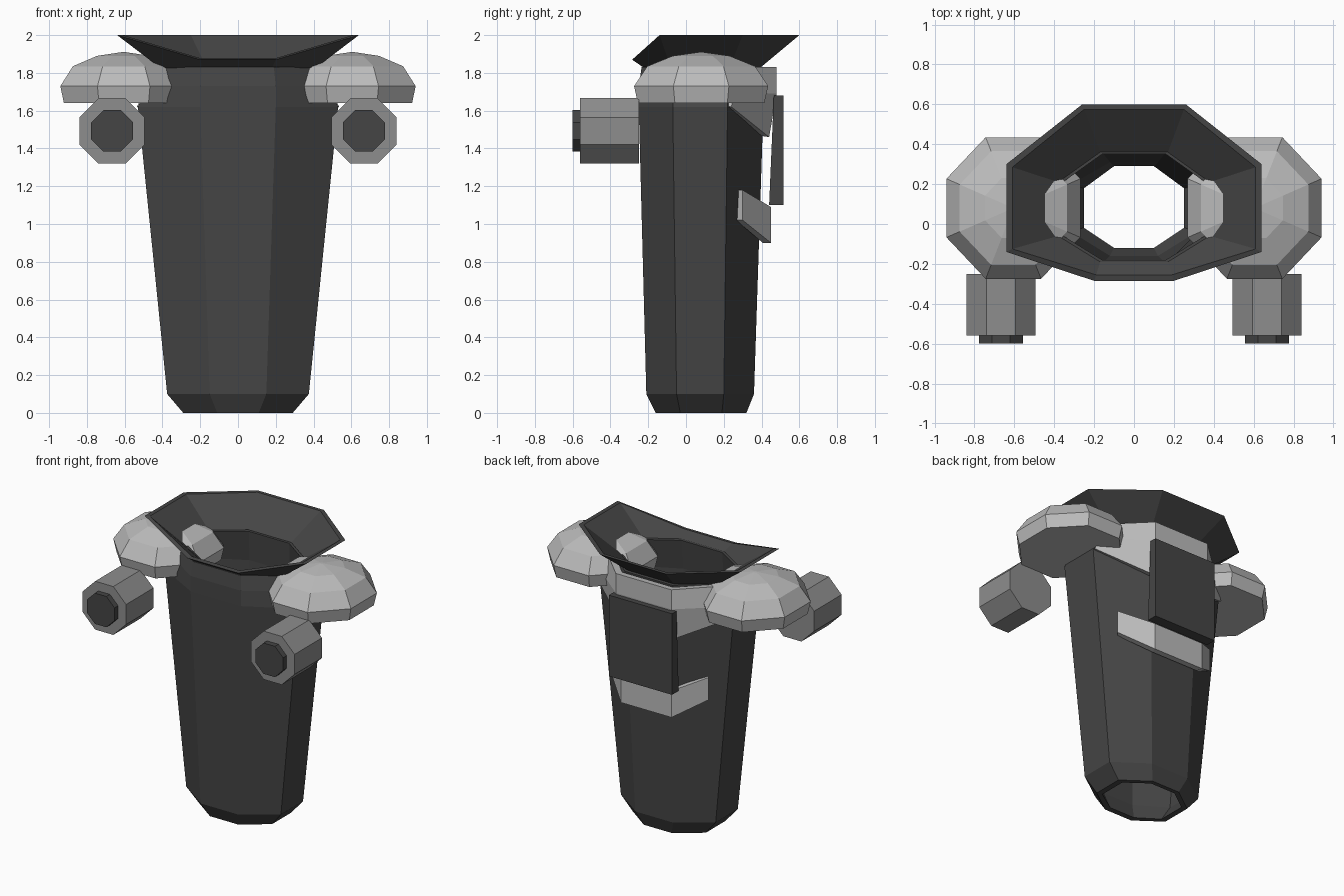
import bpy, bmesh, math

if "Cube" in bpy.data.objects:
    bpy.data.objects.remove(bpy.data.objects["Cube"])


def material(name, v):
    m = bpy.data.materials.new(name)
    m.diffuse_color = (v, v, v, 1)
    m.use_nodes = True
    m.node_tree.nodes["Principled BSDF"].inputs["Base Color"].default_value = m.diffuse_color
    return m


DARK = material("dark_grey", 0.06)
MID = material("mid_grey", 0.27)
LIGHT = material("light_grey", 0.5)


def make(name, verts, faces, mat, fix=True):
    me = bpy.data.meshes.new(name)
    me.from_pydata(verts, [], faces)
    if fix:
        bm = bmesh.new()
        bm.from_mesh(me)
        bmesh.ops.recalc_face_normals(bm, faces=bm.faces)
        bm.to_mesh(me)
        bm.free()
    me.materials.append(mat)
    ob = bpy.data.objects.new(name, me)
    bpy.context.collection.objects.link(ob)
    return ob


def loft(name, rings, mat, closed=False):
    """Bridge rings; either cap the ends or join last ring to the first."""
    n, k = len(rings[0]), len(rings)
    faces = []
    for r in range(k if closed else k - 1):
        a, b = r * n, (r + 1) % k * n
        faces += [(a + i, a + (i + 1) % n, b + (i + 1) % n, b + i) for i in range(n)]
    if not closed:
        faces += [tuple(range(n)), tuple(range((k - 1) * n, k * n))]
    return make(name, [p for r in rings for p in r], faces, mat)


def oct_ring(fx, sx, bx, yf, y1, y2, yb, zf, z=None):
    """Mirrored octagon: front, side and back corners; front may sit lower."""
    z = zf if z is None else z
    half = [(fx, yf, zf), (sx, y1, z), (sx, y2, z), (bx, yb, z)]
    return half + [(-x, y, h) for x, y, h in reversed(half)]


def strip(name, rows, thick, mat):
    """Mirrored band over the back; each row is (side point, back point)."""
    verts = []
    for s, b in rows:
        verts += [(-s[0], *s[1:]), (-b[0], *b[1:]), b, s]
    faces = []
    for r in range(len(rows) - 1):
        for c in range(3):
            i = r * 4 + c
            faces.append((i, i + 4, i + 5, i + 1))
    ob = make(name, verts, faces, mat, fix=False)
    m = ob.modifiers.new("thickness", 'SOLIDIFY')
    m.thickness = thick
    m.offset = -1
    return ob


# hollow tapered torso, outside going up then inside going down
loft("torso_shell", [
    oct_ring(.11, .29, .11, -.16, -.03, .19, .32, 0),
    oct_ring(.15, .375, .15, -.21, -.05, .20, .36, .1),
    oct_ring(.20, .53, .20, -.25, -.07, .22, .41, 1.62),
    oct_ring(.20, .48, .20, -.25, -.07, .22, .42, 1.73),
    oct_ring(.19, .41, .19, -.235, -.07, .22, .42, 1.83),
    oct_ring(.16, .37, .16, -.18, -.05, .20, .35, 1.83),
    oct_ring(.16, .46, .16, -.20, -.05, .20, .36, 1.62),
    oct_ring(.12, .33, .12, -.16, -.03, .19, .31, .12),
    oct_ring(.10, .25, .10, -.12, -.02, .18, .29, 0),
], DARK, closed=True)

# flared collar, low at the front
loft("collar", [
    oct_ring(.18, .41, .18, -.22, -.08, .23, .39, 1.825),
    oct_ring(.20, .64, .26, -.285, -.14, .30, .60, 1.87, 2.0),
    oct_ring(.19, .61, .25, -.255, -.125, .285, .575, 1.875, 2.0),
    oct_ring(.17, .38, .17, -.19, -.06, .21, .36, 1.835),
], DARK, closed=True)

# back yoke under the collar
strip("back_yoke", [
    ((.535, .24, 1.62), (.21, .44, 1.46)),
    ((.50, .26, 1.70), (.22, .48, 1.69)),
    ((.43, .27, 1.83), (.22, .48, 1.83)),
], .05, LIGHT)

# waist band
strip("back_band", [
    ((.39, .30, 1.02), (.20, .45, .90)),
    ((.39, .30, 1.18), (.20, .45, 1.09)),
], .045, LIGHT)

# back plate
plate = [[(x, y, z) for x, y in ((-.25, a), (.25, a), (.25, .515), (-.25, .515))]
         for z, a in ((1.1, .44), (1.68, .465))]
loft("back_plate", plate, DARK)


def octagon(r):
    return [(r / math.cos(math.pi / 8) * math.cos(math.pi * (i + .5) / 4),
             r / math.cos(math.pi / 8) * math.sin(math.pi * (i + .5) / 4)) for i in range(8)]


for side, s in (("right", 1), ("left", -1)):
    # domed shoulder pad
    loft(side + "_shoulder_pad",
         [[(s * (.605 + .945 * u), .08 + v, z) for u, v in octagon(r)]
          for r, z in ((.335, 1.64), (.355, 1.73), (.285, 1.835), (.15, 1.89), (.01, 1.91))], LIGHT)
    # forward arm stub and its dark end
    for name, r, y0, y1, mat in (("_arm_stub", .173, -.56, -.25, MID),
                                 ("_arm_end", .11, -.60, -.55, DARK)):
        loft(side + name, [[(s * .667 + u, y, 1.493 + v) for u, v in octagon(r)]
                           for y in (y0, y1)], mat)
